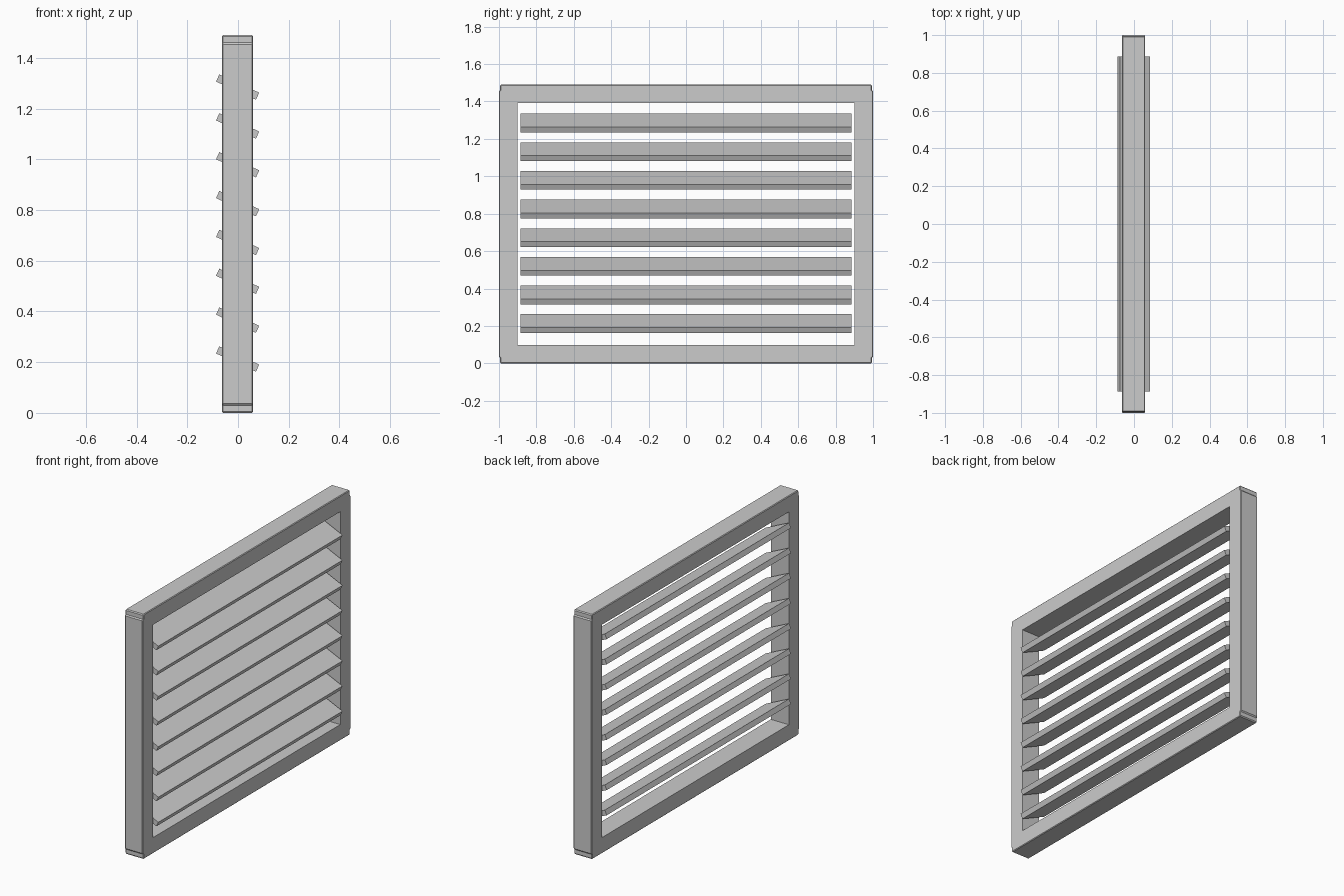
import bpy, bmesh
from math import radians

if "Cube" in bpy.data.objects:
    bpy.data.objects.remove(bpy.data.objects["Cube"])

CX, HALF_D = -0.002, 0.061      # frame centre and half depth
H = 1.49                        # overall height
HZ = H / 2


def finish(bm, name):
    bmesh.ops.remove_doubles(bm, verts=bm.verts, dist=1e-5)
    bmesh.ops.recalc_face_normals(bm, faces=bm.faces)
    mesh = bpy.data.meshes.new(name)
    bm.to_mesh(mesh)
    bm.free()
    obj = bpy.data.objects.new(name, mesh)
    bpy.context.collection.objects.link(obj)
    return obj


def corners(points):
    """Mirror one corner's points into a full loop of (y, z)."""
    loop = []
    for sy, sz in ((1, 1), (-1, 1), (-1, -1), (1, -1)):
        part = [(sy * y, HZ + sz * z) for y, z in points]
        loop += part if sy * sz > 0 else part[::-1]
    return loop


# Frame: outer outline with slightly stepped corners, eased rim, square opening
def outer(inset):
    return corners([(1 - inset, HZ - 0.037), (0.994 - inset, HZ - 0.030),
                    (0.994 - inset, HZ - 0.006), (0.989 - inset, HZ - inset)])


inner = corners([(0.9, HZ - 0.097)] * 4)
e = 0.004
sections = [(-HALF_D, inner), (-HALF_D, outer(e)), (-HALF_D + e, outer(0)),
            (HALF_D - e, outer(0)), (HALF_D, outer(e)), (HALF_D, inner)]
bm = bmesh.new()
rings = [[bm.verts.new((CX + x, y, z)) for y, z in loop] for x, loop in sections]
n = len(inner)
for a, b in zip(rings, rings[1:] + rings[:1]):
    for i in range(n):
        j = (i + 1) % n
        bm.faces.new((a[i], a[j], b[j], b[i]))
bmesh.ops.dissolve_degenerate(bm, dist=1e-5, edges=bm.edges)
finish(bm, "frame")

# Slats: eight tilted boards sloping down towards +x
for k in range(8):
    bm = bmesh.new()
    bmesh.ops.create_cube(bm, size=1)
    bmesh.ops.scale(bm, vec=(0.173, 1.772, 0.031), verts=bm.verts)
    slat = finish(bm, f"slat_{k + 1}")
    slat.location = (-0.0015, 0, 0.2125 + k * 0.1532)
    slat.rotation_euler.y = radians(24.5)
